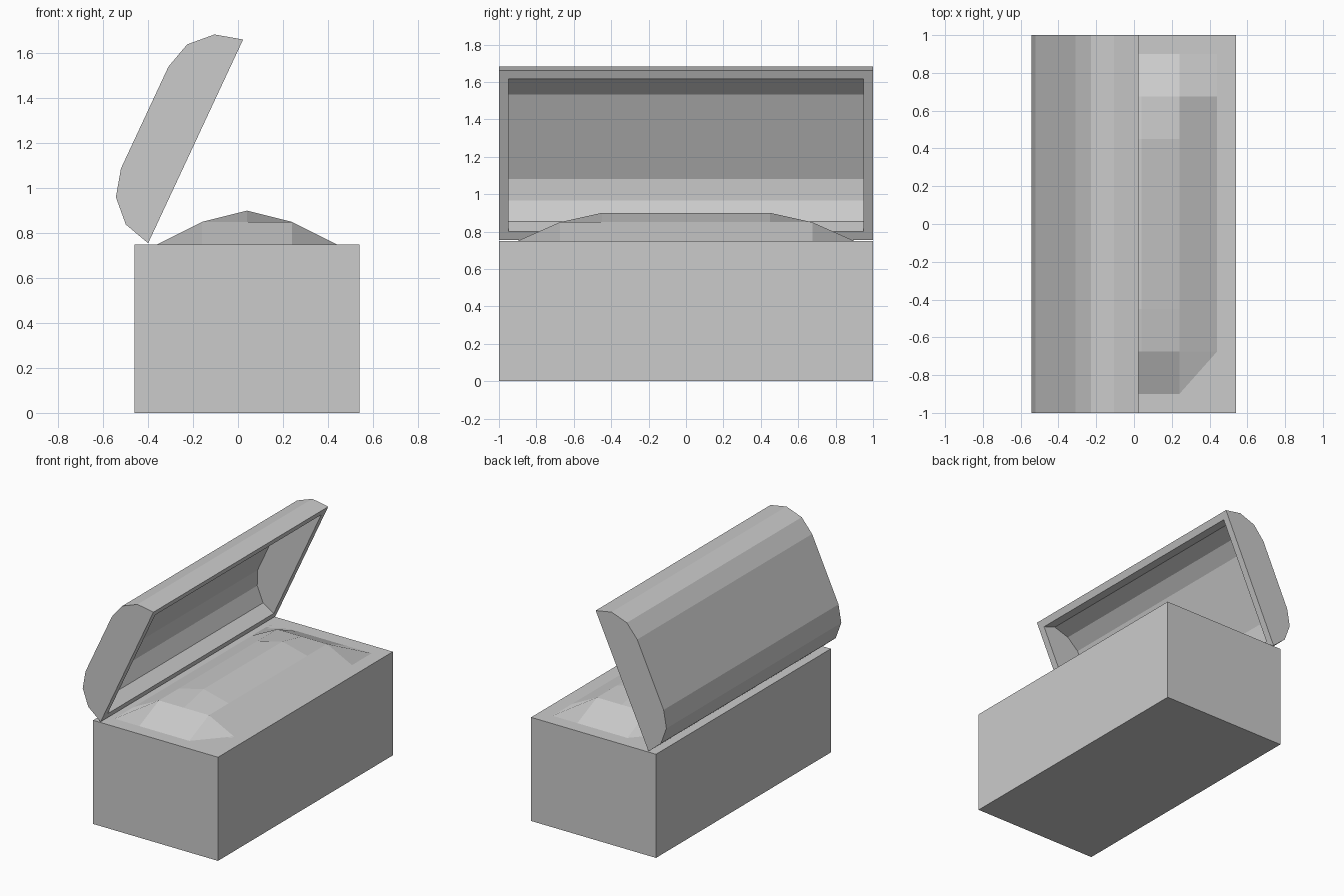
import bpy, math

if "Cube" in bpy.data.objects:
    bpy.data.objects.remove(bpy.data.objects["Cube"])


def make(name, verts, faces):
    mesh = bpy.data.meshes.new(name)
    mesh.from_pydata(verts, [], faces)
    mesh.update()
    obj = bpy.data.objects.new(name, mesh)
    bpy.context.collection.objects.link(obj)
    return obj


# Chest body: plain box
bpy.ops.mesh.primitive_cube_add(size=1, location=(0.04, 0, 0.375))
body = bpy.context.object
body.name = "chest_body"
body.scale = (1, 2, 0.75)

# Heaped contents: stepped mound on a 4 x 8 grid
heights = [0.75, 0.85, 0.90]
verts = [(-0.36 + 0.2 * i, -0.9 + 0.225 * j, heights[min(i, 4 - i, j, 8 - j, 2)])
         for j in range(9) for i in range(5)]
faces = [(5 * j + i, 5 * j + i + 1, 5 * j + i + 6, 5 * j + i + 5)
         for j in range(8) for i in range(4)]
make("heaped_contents", verts, faces)


# Open lid: hollow shell, profile measured along (u) and away from (v) its rim
def mirrored(half):
    return half + [(1 - u, v) for u, v in reversed(half)]


outer = mirrored([(0, 0), (0.0335, 0.125), (0.125, 0.2165), (0.25, 0.25)])
inner = mirrored([(0.05, 0), (0.062, 0.10), (0.144, 0.19), (0.25, 0.235)])
angle = math.radians(65)
c, s = math.cos(angle), math.sin(angle)


def ring(profile, y):
    return [(-0.40 + u * c - v * s, y, 0.755 + u * s + v * c) for u, v in profile]


n = len(outer)
verts = ring(outer, -1) + ring(outer, 1) + ring(inner, -0.95) + ring(inner, 0.95)
faces = []
for k in range(n - 1):
    faces.append((k, k + 1, n + k + 1, n + k))                          # outer skin
    faces.append((2 * n + k, 3 * n + k, 3 * n + k + 1, 2 * n + k + 1))  # lining
# End caps, outside and inside
faces += [tuple(reversed(range(n))), tuple(range(n, 2 * n)),
          tuple(range(2 * n, 3 * n)), tuple(reversed(range(3 * n, 4 * n)))]
# Flat rim
o = [0, n - 1, 2 * n - 1, n]
for k in range(4):
    a, b = o[k], o[(k + 1) % 4]
    faces.append((a, b, b + 2 * n, a + 2 * n))
lid = make("open_lid", verts, faces)

# Make the lid normals consistent
import bmesh
bm = bmesh.new()
bm.from_mesh(lid.data)
bmesh.ops.recalc_face_normals(bm, faces=bm.faces)
bm.to_mesh(lid.data)
bm.free()
